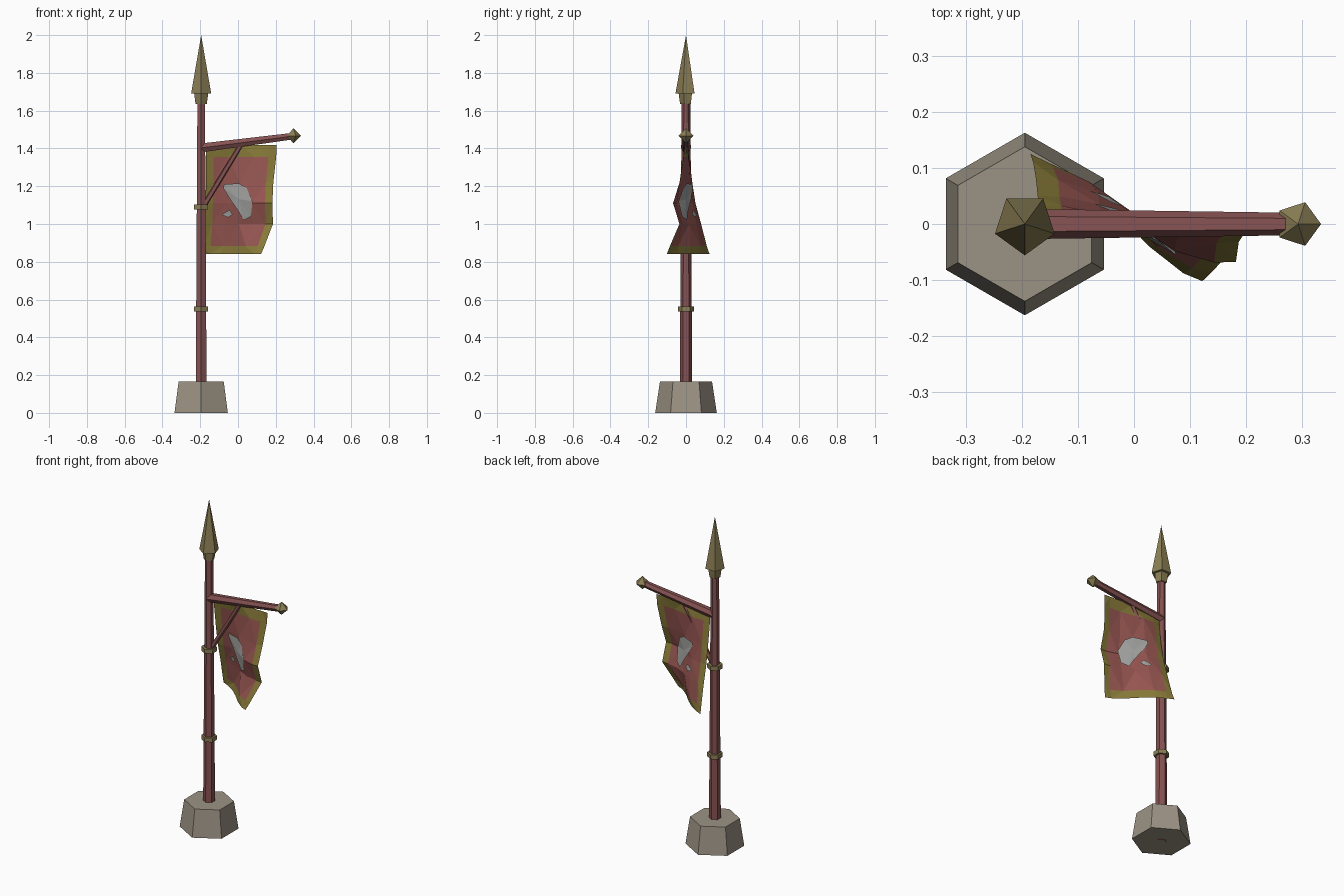
import bpy, bmesh, math
from mathutils import Vector

if "Cube" in bpy.data.objects:
    bpy.data.objects.remove(bpy.data.objects["Cube"])

PX = -0.195  # pole centre


def material(name, rgb):
    m = bpy.data.materials.new(name)
    m.diffuse_color = (*rgb, 1)
    m.use_nodes = True
    m.node_tree.nodes["Principled BSDF"].inputs["Base Color"].default_value = m.diffuse_color
    return m


STONE = material("stone", (0.33, 0.29, 0.23))
WOOD = material("painted_wood", (0.24, 0.085, 0.085))
BRASS = material("brass", (0.26, 0.21, 0.09))
CLOTH = material("red_cloth", (0.30, 0.09, 0.08))
TRIM = material("olive_trim", (0.24, 0.19, 0.04))
PATCH = material("grey_patch", (0.36, 0.36, 0.35))


def add_object(name, bm, *mats):
    me = bpy.data.meshes.new(name)
    bm.to_mesh(me)
    bm.free()
    for m in mats:
        me.materials.append(m)
    ob = bpy.data.objects.new(name, me)
    bpy.context.collection.objects.link(ob)
    return ob


def turned(name, sides, profile, mat, at=(PX, 0, 0), toward=None, start=-90):
    """Faceted solid from (height, radius) rings, along z or toward a point."""
    bm = bmesh.new()
    at = Vector(at)
    rot = (Vector(toward) - at).to_track_quat('Z', 'Y') if toward else None
    rings = []
    for h, r in profile:
        ring = []
        for i in range(sides if r else 1):
            a = math.radians(start) + math.tau * i / sides
            p = Vector((r * math.cos(a), r * math.sin(a), h))
            if rot:
                p.rotate(rot)
            ring.append(bm.verts.new(at + p))
        rings.append(ring)
    for a, b in zip(rings, rings[1:]):
        for i in range(sides):
            j = i + 1
            vs = [a[i % len(a)], a[j % len(a)], b[j % len(b)], b[i % len(b)]]
            bm.faces.new(list(dict.fromkeys(vs)))
    for ring in (rings[0], rings[-1]):
        if len(ring) > 2:
            bm.faces.new(ring)
    bmesh.ops.recalc_face_normals(bm, faces=bm.faces)
    return add_object(name, bm, mat)


# Stone foot, tapered pole, rings and spear tip
turned("stone_base", 6, [(0, 0.163), (0.165, 0.138)], STONE)
turned("pole", 6, [(-0.0, 0.034), (1.66, 0.023)], WOOD)
for i, z in enumerate((0.55, 1.09)):
    turned(f"pole_ring_{i + 1}", 6, [(z - 0.013, 0.043), (z + 0.013, 0.043)], BRASS)
turned("tip_collar", 5, [(1.635, 0.031), (1.66, 0.035), (1.692, 0.039)], BRASS)
turned("spear_tip", 5, [(1.69, 0.056), (2.0, 0)], BRASS)

# Cross arm, its end knob and the diagonal brace
arm_a, arm_b = Vector((PX, 0, 1.403)), Vector((0.29, 0, 1.465))
turned("arm", 6, [(0, 0.027), ((arm_b - arm_a).length, 0.02)], WOOD, arm_a, arm_b, 0)
turned("arm_knob", 5, [(-0.04, 0), (0, 0.041), (0.04, 0)], BRASS, (0.293, 0, 1.467), start=0)
br_a, br_b = Vector((-0.185, 0, 1.09)), Vector((0.022, 0, 1.43))
turned("brace", 5, [(0, 0.015), ((br_b - br_a).length, 0.013)], WOOD, br_a, br_b, 0)

# Cloth: rows of (z, left x, left y, right x, right y), wave added between
ROWS = [(1.418, -0.17, 0.008, 0.205, -0.008), (1.355, -0.17, 0.012, 0.202, -0.01),
        (1.22, -0.17, 0.03, 0.187, -0.032), (1.11, -0.172, 0.05, 0.182, -0.068),
        (1.0, -0.175, 0.08, 0.185, -0.035), (0.883, -0.18, 0.11, 0.14, -0.085),
        (0.84, -0.185, 0.125, 0.122, -0.102)]
COLS = [0, 0.11, 0.31, 0.5, 0.69, 0.89, 1]


def cloth_row(z, lx, ly, rx, ry, u):
    sag = (1.418 - z) / 0.578
    y = ly + (ry - ly) * u + 0.032 * math.sqrt(sag) * math.sin(math.tau * u) * (1 - 0.4 * sag)
    y += 0.012 * sag * math.sin(5 * u + 28 * z) * math.sin(math.pi * u)
    return Vector((lx + (rx - lx) * u, y, z))


def segment(values, t):
    return next(i for i in range(len(values) - 1) if t <= values[i + 1] or i == len(values) - 2)


def on_cloth(u, z):
    i = segment([-r[0] for r in ROWS], -z)
    j = segment(COLS, u)
    s = (ROWS[i][0] - z) / (ROWS[i][0] - ROWS[i + 1][0])
    t = (u - COLS[j]) / (COLS[j + 1] - COLS[j])
    edge = [cloth_row(*ROWS[k], COLS[j]).lerp(cloth_row(*ROWS[k], COLS[j + 1]), t) for k in (i, i + 1)]
    return edge[0].lerp(edge[1], s)


bm = bmesh.new()
grid = [[bm.verts.new(cloth_row(*r, u)) for u in COLS] for r in ROWS]
n, m = len(ROWS) - 1, len(COLS) - 1
for i in range(n):
    for j in range(m):
        a, b, c, d = grid[i][j], grid[i + 1][j], grid[i + 1][j + 1], grid[i][j + 1]
        tris = ((a, b, c), (a, c, d)) if (i + j) % 2 else ((a, b, d), (b, c, d))
        for t in tris:
            bm.faces.new(t).material_index = int(i in (0, n - 1) or j in (0, m - 1))
add_object("banner_cloth", bm, CLOTH, TRIM)

# Plain grey patches laid on both faces of the cloth, as fans of (u, z)
BIG = [(0.28, 1.21), (0.27, 1.19), (0.38, 1.13), (0.5, 1.07), (0.58, 1.02), (0.69, 1.04),
       (0.71, 1.12), (0.62, 1.19), (0.5, 1.215)]
SMALL = [(0.25, 1.05), (0.35, 1.035), (0.42, 1.05), (0.37, 1.075)]
for side, off in (("front", -0.008), ("back", 0.008)):
    bm = bmesh.new()
    for outline in (BIG, SMALL):
        k = len(outline)
        mid = (sum(p[0] for p in outline) / k, sum(p[1] for p in outline) / k)
        shift = Vector((off * 0.5, off, 0))
        vs = [bm.verts.new(on_cloth(*p) + shift) for p in outline]
        c = bm.verts.new(on_cloth(*mid) + shift)
        for i in range(k):
            bm.faces.new((vs[i], vs[(i + 1) % k], c))
    if off > 0:
        bmesh.ops.reverse_faces(bm, faces=bm.faces)
    add_object(f"banner_patch_{side}", bm, PATCH)
